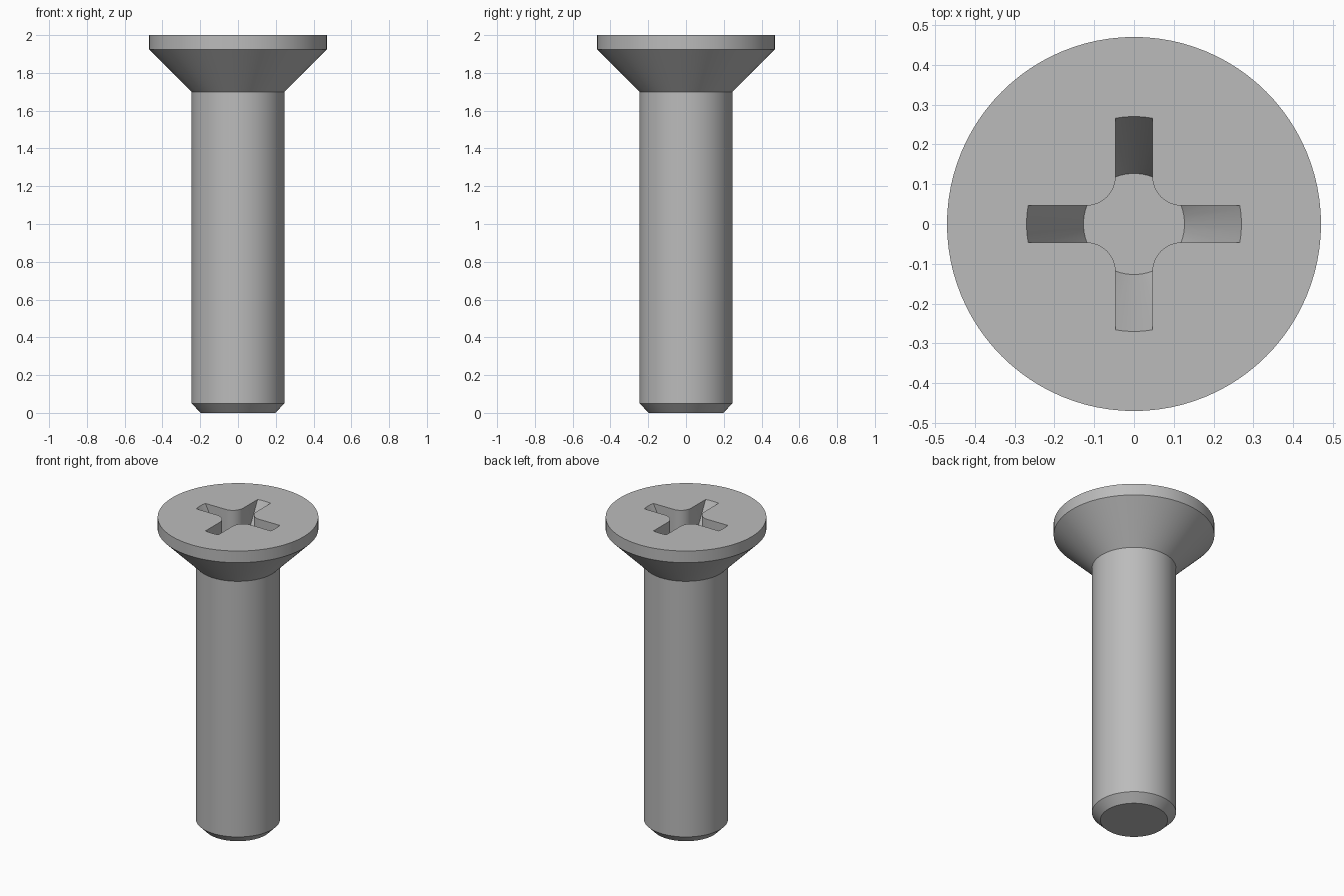
import bpy, bmesh, math

if "Cube" in bpy.data.objects:
    bpy.data.objects.remove(bpy.data.objects["Cube"], do_unlink=True)

SEGMENTS = 96
TOP = 2.0
RECESS_DEPTH = 0.28

steel = bpy.data.materials.new("grey_steel")
steel.use_nodes = True
GREY = (0.5, 0.5, 0.5, 1.0)
steel.diffuse_color = GREY
steel.node_tree.nodes["Principled BSDF"].inputs["Base Color"].default_value = GREY


def make_object(name, bm):
    bmesh.ops.recalc_face_normals(bm, faces=bm.faces)
    mesh = bpy.data.meshes.new(name)
    bm.to_mesh(mesh)
    bm.free()
    mesh.materials.append(steel)
    obj = bpy.data.objects.new(name, mesh)
    bpy.context.collection.objects.link(obj)
    return obj


def stacked_rings(name, rings):
    """Closed solid joining outlines given as (points, z), with flat caps."""
    bm = bmesh.new()
    loops = [[bm.verts.new((x, y, z)) for x, y in pts] for pts, z in rings]
    for low, high in zip(loops, loops[1:]):
        for i in range(len(low)):
            j = (i + 1) % len(low)
            bm.faces.new((low[i], low[j], high[j], high[i]))
    bm.faces.new(loops[0][::-1])
    bm.faces.new(loops[-1])
    return make_object(name, bm)


def circle(r):
    steps = [2 * math.pi * i / SEGMENTS for i in range(SEGMENTS)]
    return [(r * math.cos(a), r * math.sin(a)) for a in steps]


def cross(half_width, fillet, reach):
    """Four-armed outline with rounded inner corners."""
    c = half_width + fillet
    corner = [(reach, half_width)]
    for i in range(13):
        a = math.radians(270 - 90 * i / 12)
        corner.append((c + fillet * math.cos(a), c + fillet * math.sin(a)))
    corner.append((half_width, reach))
    pts = []
    for _ in range(4):
        pts += corner
        corner = [(-y, x) for x, y in corner]
    return pts


def apply_boolean(obj, cutter, operation):
    mod = obj.modifiers.new("cut", 'BOOLEAN')
    mod.operation = operation
    mod.solver = 'EXACT'
    mod.object = cutter
    bpy.ops.object.select_all(action='DESELECT')
    bpy.context.view_layer.objects.active = obj
    obj.select_set(True)
    bpy.ops.object.modifier_apply(modifier=mod.name)
    bpy.data.objects.remove(cutter, do_unlink=True)


# Chamfered tip, shank and countersunk head
screw = stacked_rings("countersunk_screw", [
    (circle(0.197), 0.0), (circle(0.246), 0.05), (circle(0.246), 1.70),
    (circle(0.47), 1.925), (circle(0.47), TOP)])

# Cross recess: straight-sided arms limited by a tapering cone
floor_r, top_r, over = 0.127, 0.27, 0.1
slope = (top_r - floor_r) / RECESS_DEPTH
recess = stacked_rings("recess_cutter", [
    (circle(floor_r), TOP - RECESS_DEPTH), (circle(top_r + slope * over), TOP + over)])
arms = stacked_rings("arms_cutter", [
    (cross(0.046, 0.074, 0.5), TOP - 0.4), (cross(0.046, 0.074, 0.5), TOP + 0.2)])
apply_boolean(recess, arms, 'INTERSECT')
apply_boolean(screw, recess, 'DIFFERENCE')

# Smooth round walls with crisp edges
bpy.ops.object.select_all(action='DESELECT')
bpy.context.view_layer.objects.active = screw
screw.select_set(True)
bpy.ops.object.shade_smooth_by_angle(angle=math.radians(30))
